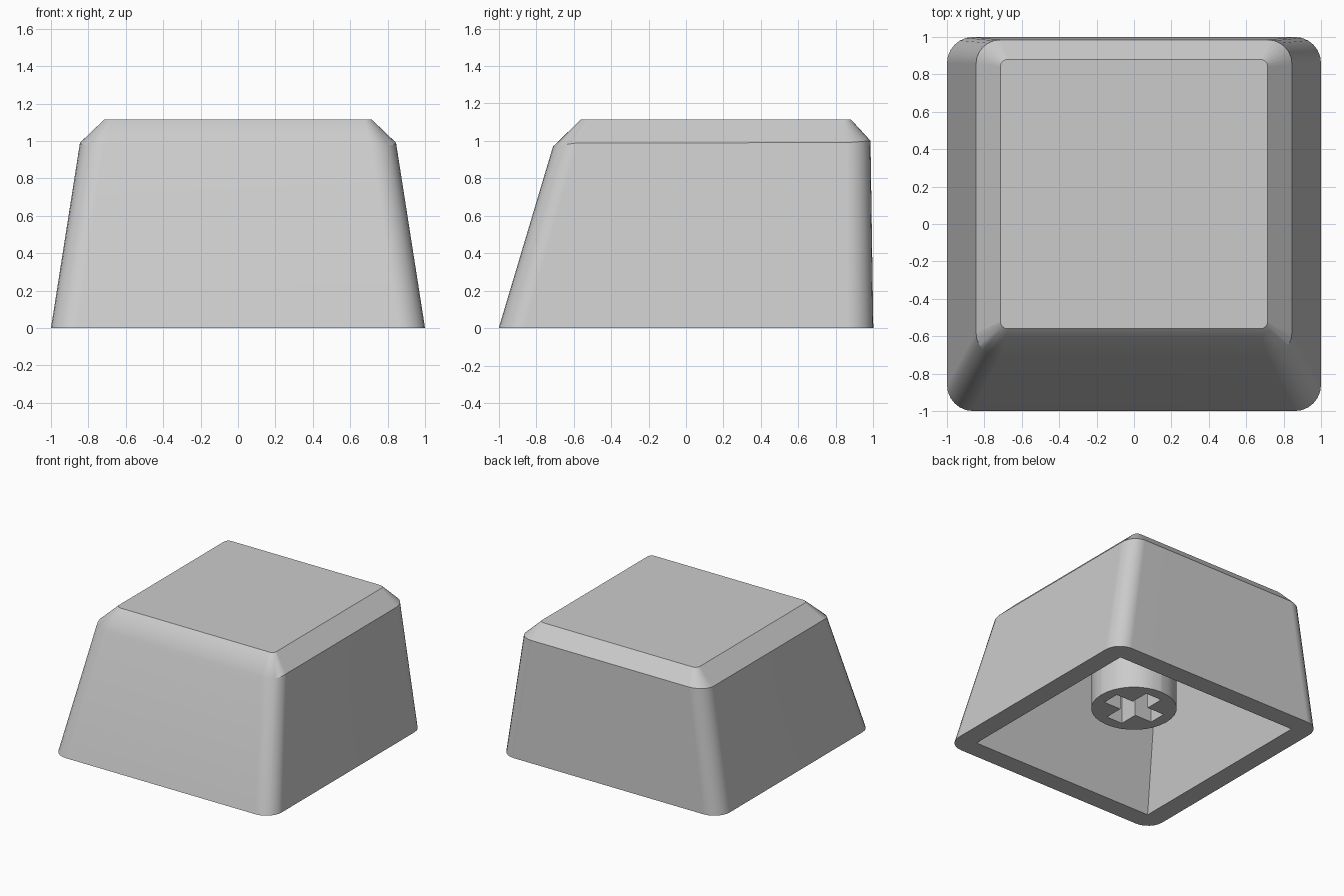
import bpy
import bmesh
import math

cube = bpy.data.objects.get("Cube")
if cube:
    bpy.data.objects.remove(cube, do_unlink=True)

GREY = (0.6, 0.6, 0.6, 1)
material = bpy.data.materials.new("light grey plastic")
material.use_nodes = True
material.diffuse_color = GREY
material.node_tree.nodes["Principled BSDF"].inputs["Base Color"].default_value = GREY


def outline(half_x, front, back, radius, steps=6):
    """Counter-clockwise rounded rectangle; a zero radius gives four sharp corners."""
    if radius == 0:
        steps = 0
    corners = [(1, back), (-1, back), (-1, front), (1, front)]
    points = []
    for i, (side, y) in enumerate(corners):
        cx = side * (half_x - radius)
        cy = y - radius if y == back else y + radius
        for s in range(steps + 1):
            a = math.pi / 2 * (i + s / max(steps, 1))
            points.append((cx + radius * math.cos(a), cy + radius * math.sin(a)))
    return points


def loft(name, rings):
    """Closed solid through rings of 3D points with equal counts."""
    bm = bmesh.new()
    loops = [[bm.verts.new(p) for p in ring] for ring in rings]
    for low, high in zip(loops, loops[1:]):
        for i in range(len(low)):
            j = (i + 1) % len(low)
            bm.faces.new((low[i], low[j], high[j], high[i]))
    bm.faces.new(loops[0][::-1])
    bm.faces.new(loops[-1])
    mesh = bpy.data.meshes.new(name)
    bm.to_mesh(mesh)
    bm.free()
    mesh.materials.append(material)
    obj = bpy.data.objects.new(name, mesh)
    bpy.context.collection.objects.link(obj)
    return obj


def at(points, z):
    return [(x, y, z) for x, y in points]


def activate(obj):
    bpy.ops.object.select_all(action="DESELECT")
    obj.select_set(True)
    bpy.context.view_layer.objects.active = obj


def cut(obj, cutter):
    cutter.hide_render = True
    mod = obj.modifiers.new("cut", "BOOLEAN")
    mod.operation = "DIFFERENCE"
    mod.solver = "EXACT"
    mod.object = cutter
    activate(obj)
    bpy.ops.object.modifier_apply(modifier=mod.name)
    bpy.data.objects.remove(cutter, do_unlink=True)


def finish(obj):
    """Smooth rounded corners while broad walls stay flat."""
    activate(obj)
    bpy.ops.object.shade_smooth_by_angle(angle=math.radians(31))
    mod = obj.modifiers.new("broad faces", "WEIGHTED_NORMAL")
    mod.keep_sharp = True


def shoulder_height(y):
    """The shoulder dips around the front corners and lifts at the back."""
    return 0.99 - 0.15 * max(0, -0.58 - y) + 0.08 * max(0, y - 0.85)


# Shell: sloped walls, shoulder, bevel and flat top
shoulder = outline(0.845, -0.71, 0.985, 0.13)
shell = loft("cap_shell", [
    at(outline(1, -1, 1, 0.14), 0),
    [(x, y, shoulder_height(y)) for x, y in shoulder],
    at(outline(0.715, -0.56, 0.88, 0.04), 1.115),
])

# Hollow inside, with walls parallel to the outside
cut(shell, loft("cavity_cutter", [
    at(outline(0.842, -0.845, 0.842, 0), -0.01),
    at(outline(0.69, -0.565, 0.83, 0), 0.95),
]))
finish(shell)

# Round mounting stem with a cross-shaped socket
STEM_BOTTOM, SOCKET_TOP = 0.24, 0.7
circle = outline(0.32, -0.32, 0.32, 0.315, 8)
stem = loft("stem", [at(circle, STEM_BOTTOM), at(circle, 0.97)])

LONG, SHORT = 0.23, 0.073
arm = [(LONG, -SHORT), (LONG, SHORT), (SHORT, SHORT)]
cross = []
for turn in range(4):
    cross += arm
    arm = [(-y, x) for x, y in arm]
cut(stem, loft("socket_cutter", [at(cross, STEM_BOTTOM - 0.05), at(cross, SOCKET_TOP)]))
finish(stem)
